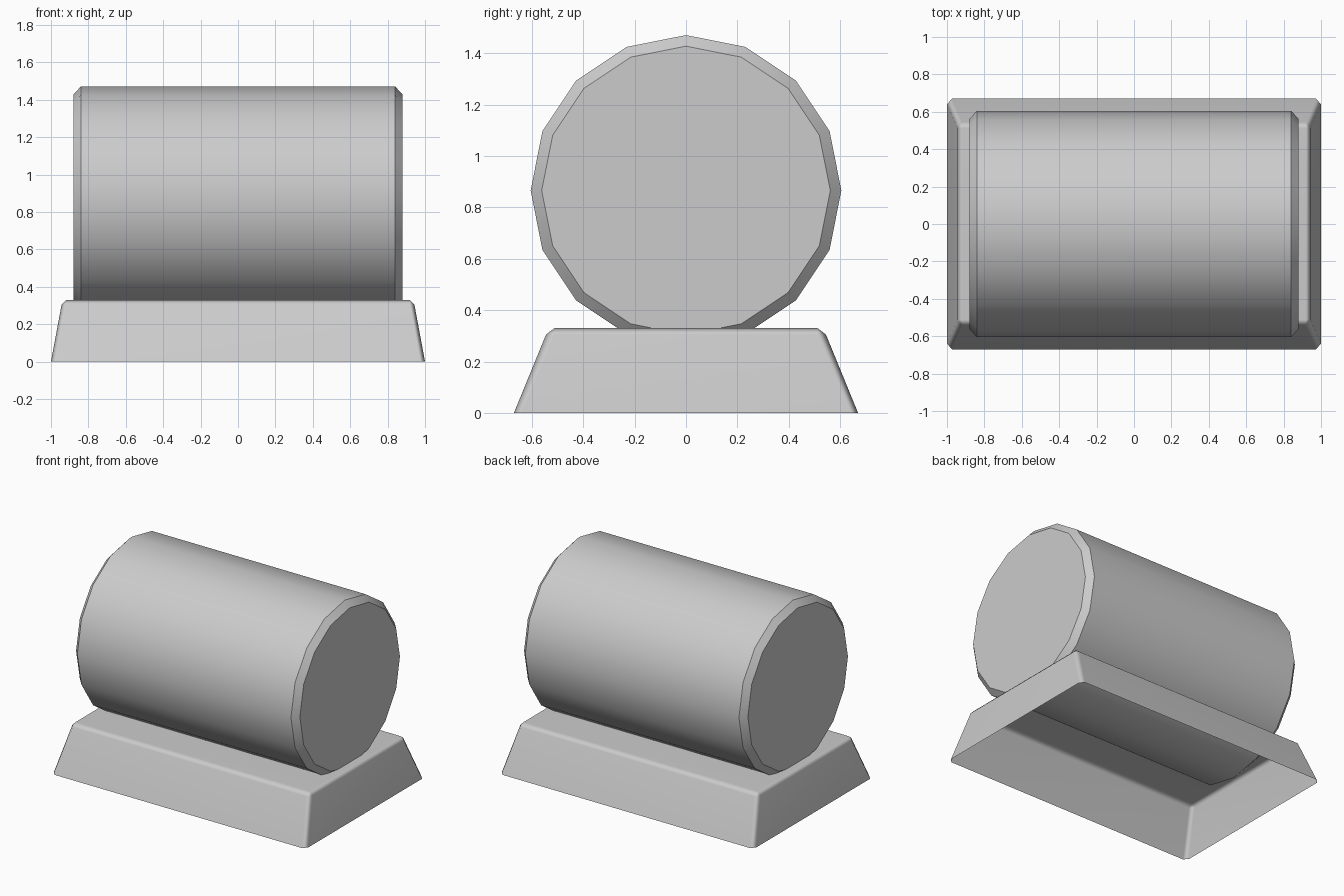
import bpy, bmesh, math

if "Cube" in bpy.data.objects:
    bpy.data.objects.remove(bpy.data.objects["Cube"])


def loft(name, rings, cap_start, cap_end, smooth_angle):
    """Skin a list of equal-length point rings into one object."""
    bm = bmesh.new()
    rows = [[bm.verts.new(p) for p in ring] for ring in rings]
    n = len(rows[0])
    for a, b in zip(rows, rows[1:]):
        for i in range(n):
            j = (i + 1) % n
            bm.faces.new((a[i], a[j], b[j], b[i]))
    if cap_start:
        bm.faces.new(rows[0][::-1])
    if cap_end:
        bm.faces.new(rows[-1])
    bmesh.ops.remove_doubles(bm, verts=bm.verts, dist=0.0005)
    bmesh.ops.recalc_face_normals(bm, faces=bm.faces)
    mesh = bpy.data.meshes.new(name)
    bm.to_mesh(mesh)
    bm.free()
    obj = bpy.data.objects.new(name, mesh)
    bpy.context.collection.objects.link(obj)
    bpy.ops.object.select_all(action='DESELECT')
    obj.select_set(True)
    bpy.context.view_layer.objects.active = obj
    bpy.ops.object.shade_smooth_by_angle(angle=math.radians(smooth_angle))
    return obj


def circle(x, r, z, sides=16):
    angles = [2 * math.pi * i / sides for i in range(sides)]
    return [(x, r * math.cos(a), z + r * math.sin(a)) for a in angles]


def cut_rect(hx, hy, cx, cy, z):
    """Rectangle with clipped corners, counter-clockwise."""
    return [(hx, -hy + cy, z), (hx, hy - cy, z), (hx - cx, hy, z), (-hx + cx, hy, z),
            (-hx, hy - cy, z), (-hx, -hy + cy, z), (-hx + cx, -hy, z), (hx - cx, -hy, z)]


# Chamfered 16-sided drum lying along x
loft("drum", [circle(x, r, 0.866) for x, r in
              ((-0.88, 0.562), (-0.84, 0.605), (0.84, 0.605), (0.88, 0.562))],
     True, True, 30)

# Tapered base with softened edges, open underneath
base = loft("base", [cut_rect(1.0, 0.67, 0.027, 0.03, 0.0),
                     cut_rect(0.943, 0.545, 0.025, 0.033, 0.305),
                     cut_rect(0.918, 0.512, 0.0, 0.0, 0.33)],
            False, True, 60)
weighted = base.modifiers.new("weighted_normals", 'WEIGHTED_NORMAL')
weighted.keep_sharp = True
